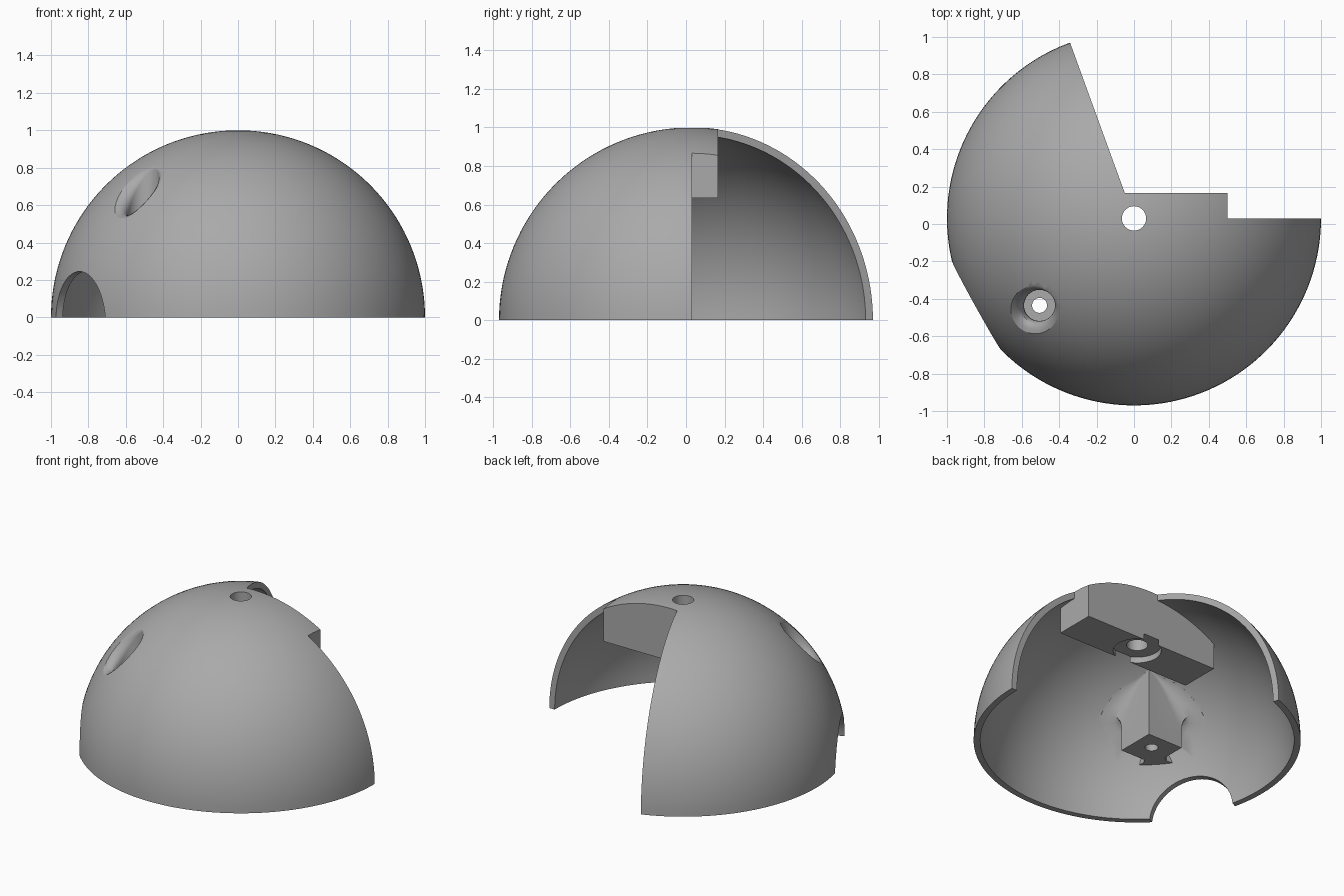
import bpy, bmesh, math
from mathutils import Vector, Matrix

if "Cube" in bpy.data.objects:
    bpy.data.objects.remove(bpy.data.objects["Cube"])

CY, R_OUT, R_IN = 0.03, 1.0, 0.96          # dome centre y, shell radii
SCREW = Vector((-0.505, -0.465))           # screw axis, relative to the dome centre
BOSS = SCREW + Vector((-0.012, -0.014)) * -1 * -1
OUT = SCREW.normalized()
SIDE = Vector((-OUT.y, OUT.x))
BOSS_BOTTOM = 0.345


def finish(name, bm):
    bmesh.ops.recalc_face_normals(bm, faces=bm.faces)
    bmesh.ops.translate(bm, verts=bm.verts, vec=(0, CY, 0))
    me = bpy.data.meshes.new(name)
    bm.to_mesh(me)
    bm.free()
    ob = bpy.data.objects.new(name, me)
    bpy.context.collection.objects.link(ob)
    return ob


def sphere(name, r):
    bm = bmesh.new()
    bmesh.ops.create_uvsphere(bm, u_segments=144, v_segments=72, radius=r,
                              matrix=Matrix.Rotation(math.radians(0.9), 4, 'Z'))
    return finish(name, bm)


def box(name, lo, hi):
    bm = bmesh.new()
    lo, hi = Vector(lo), Vector(hi)
    m = Matrix.Translation((lo + hi) / 2) @ Matrix.Diagonal((*(hi - lo), 1))
    bmesh.ops.create_cube(bm, size=1, matrix=m)
    return finish(name, bm)


def cylinder(name, r, x, y, z0, z1):
    bm = bmesh.new()
    bmesh.ops.create_cone(bm, cap_ends=True, segments=48, radius1=r, radius2=r, depth=z1 - z0,
                          matrix=Matrix.Translation((x, y, (z0 + z1) / 2)))
    return finish(name, bm)


def loft(name, rings):
    bm = bmesh.new()
    rows = [[bm.verts.new(p) for p in ring] for ring in rings]
    n = len(rows[0])
    for a, b in zip(rows, rows[1:]):
        for i in range(n):
            bm.faces.new((a[i], a[(i + 1) % n], b[(i + 1) % n], b[i]))
    for row in (rows[0], rows[-1]):
        mid = sum((v.co for v in row), Vector()) / n
        c = bm.verts.new(mid)
        for i in range(n):
            bm.faces.new((row[i], row[(i + 1) % n], c))
    return finish(name, bm)


def combine(target, tool, op):
    mod = target.modifiers.new(op.lower(), 'BOOLEAN')
    mod.operation, mod.object, mod.solver = op, tool, 'EXACT'
    bpy.context.view_layer.objects.active = target
    bpy.ops.object.modifier_apply(modifier=mod.name)
    bpy.data.objects.remove(tool)


def dome_z(p, r):
    return math.sqrt(max(r * r - p.length_squared, 0.0))


# Empty space: the hollow plus an open wedge of 110 degrees (its tip sits inside the bar)
cavity = sphere("cavity", R_IN)
a = math.radians(110)
c, s = math.cos(a), math.sin(a)
wedge = [(0.04, 0), (3, 0), (3, 3), (3 * c, 3 * s), (0.04 * c, 0.04 * s)]
combine(cavity, loft("wedge", [[(x, y, z) for x, y in wedge] for z in (-1.5, 2)]), 'UNION')

# Mounting bar under the crown is left standing in the cavity
combine(cavity, box("bar", (-0.5, -0.135, 0.635), (0.5, 0.135, 2.5)), 'DIFFERENCE')

# Square screw boss that flares into the inside of the dome
h, N = 0.13, 8
corners = [(-h, -h), (h, -h), (h, h), (-h, h)]
edge = [Vector(corners[i]).lerp(Vector(corners[(i + 1) % 4]), k / N) for i in range(4) for k in range(N)]
rings = [[] for _ in range(10)]
for e in edge:
    p, d = BOSS + e, e.normalized()
    o = 0.14 * max(0.0, min(1.0, 1.0 + d.dot(OUT))) + 0.002
    q = p + d * o
    zc = max(dome_z(p, R_IN), BOSS_BOTTOM + 0.04)
    zb = max(zc - o - 0.01, BOSS_BOTTOM + 0.01)
    ze = max(dome_z(q, R_IN), BOSS_BOTTOM + 0.02)
    rings[0].append((p.x, p.y, BOSS_BOTTOM))
    for j in range(8):
        t = j / 7
        w = p.lerp(q, t * t)
        z = (1 - t) ** 2 * zb + 2 * t * (1 - t) * zc + t * t * ze
        rings[j + 1].append((w.x, w.y, z))
    rings[9].append((q.x, q.y, 1.2))
combine(cavity, loft("boss", rings), 'DIFFERENCE')

# Gusset spreading the outer corner of the boss into the wall
plan = [OUT * r + SIDE * w for r, w in ((0.80, -0.06), (0.86, -0.07), (0.91, -0.125),
                                        (0.91, 0.125), (0.86, 0.07), (0.80, 0.06))]
combine(cavity, loft("gusset", [[(p.x, p.y, z) for p in plan] for z in (BOSS_BOTTOM, 0.6)]), 'DIFFERENCE')

# Half dome with the cavity taken out
dome = sphere("dome", R_OUT)
combine(dome, cavity, 'DIFFERENCE')
combine(dome, box("below", (-2, -2, -2), (2, 2, 0)), 'DIFFERENCE')

# Recess for the screw head, with its lower lip rounded over
r0, rings = 0.083, [[] for _ in range(9)]
for i in range(48):
    t = 2 * math.pi * i / 48
    d = Vector((math.cos(t), math.sin(t)))
    k = (1 + d.dot(OUT)) / 2
    wall, rim = SCREW + d * r0, SCREW + d * (r0 + 0.004 + 0.075 * k)
    zt = dome_z(wall, R_OUT)
    zb, zr = zt - 0.01 - 0.15 * k, dome_z(rim, R_OUT)
    rings[0].append((wall.x, wall.y, 0.45))
    for j in range(7):
        u = j / 6
        w = wall.lerp(rim, u * u)
        z = (1 - u) ** 2 * zb + 2 * u * (1 - u) * (zt - 0.06 * k) + u * u * zr
        rings[j + 1].append((w.x, w.y, z))
    rings[8].append((rim.x * 1.15, rim.y * 1.15, zr * 1.15))
combine(dome, loft("head_recess", rings), 'DIFFERENCE')
combine(dome, cylinder("screw_hole", 0.04, *SCREW, 0.2, 0.6), 'DIFFERENCE')

# Crown hole with a shallow seat below the bar
crown = cylinder("crown_hole", 0.065, 0, 0, 0.55, 1.02)
combine(crown, cylinder("crown_seat", 0.147, 0, 0, 0.5, 0.675), 'UNION')
combine(dome, crown, 'DIFFERENCE')

# Round notch in the rim
bm = bmesh.new()
m = (Matrix.Translation((0, 0, -0.028)) @ Matrix.Rotation(math.radians(209), 4, 'Z')
     @ Matrix.Translation((0.95, 0, 0)) @ Matrix.Rotation(math.pi / 2, 4, 'Y'))
bmesh.ops.create_cone(bm, cap_ends=True, segments=64, radius1=0.273, radius2=0.273, depth=0.7, matrix=m)
combine(dome, finish("notch", bm), 'DIFFERENCE')

# Single grey material and smooth shading with crisp edges
mat = bpy.data.materials.new("grey")
mat.diffuse_color = (0.4, 0.4, 0.4, 1)
mat.use_nodes = True
mat.node_tree.nodes["Principled BSDF"].inputs["Base Color"].default_value = mat.diffuse_color
dome.data.materials.clear()
dome.data.materials.append(mat)
for f in dome.data.polygons:
    f.material_index = 0
bpy.ops.object.select_all(action='DESELECT')
dome.select_set(True)
bpy.context.view_layer.objects.active = dome
bpy.ops.object.shade_smooth_by_angle(angle=math.radians(30))
